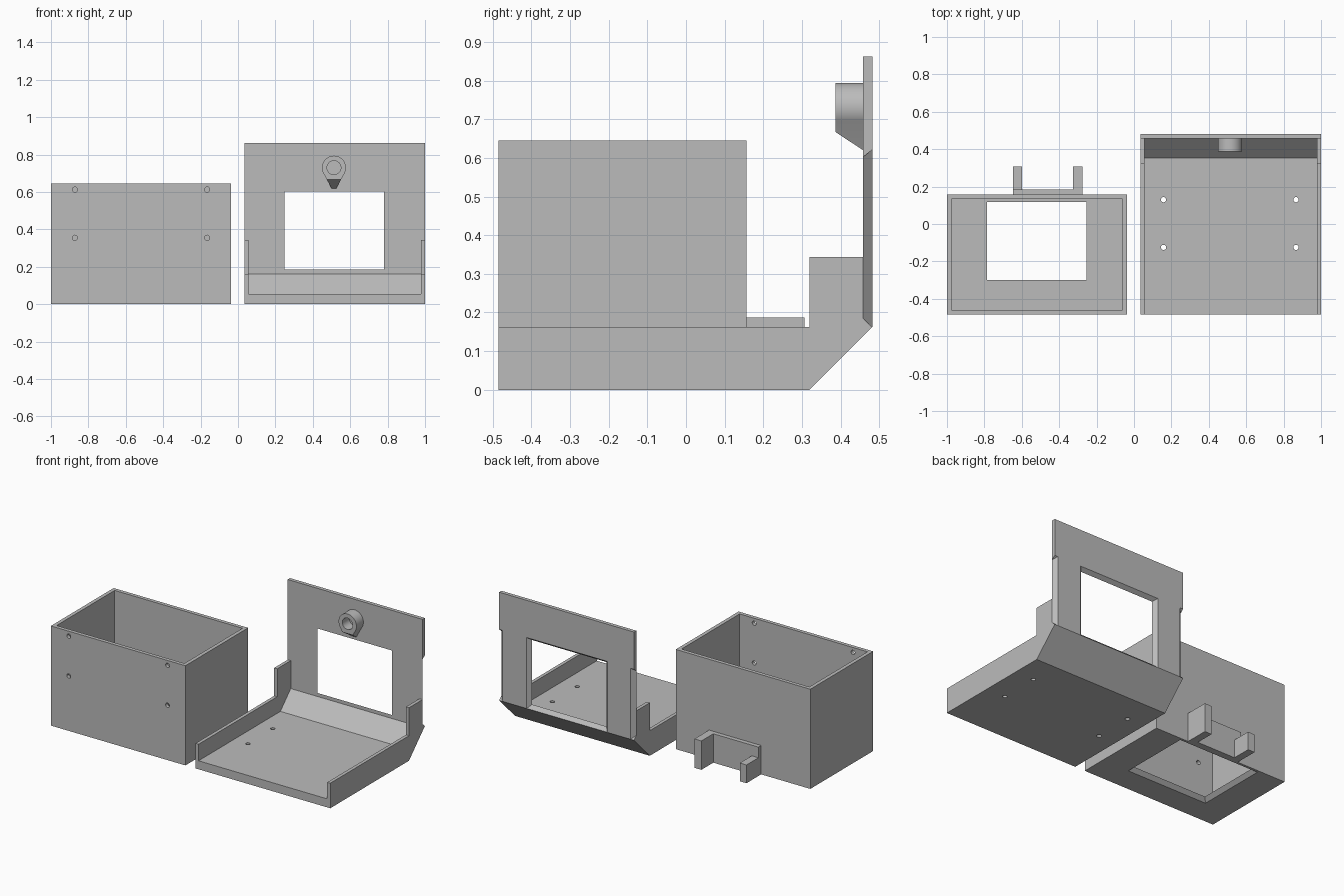
import bpy, bmesh, math
from mathutils import Vector

cube = bpy.data.objects.get("Cube")
if cube:
    bpy.data.objects.remove(cube, do_unlink=True)

grey = bpy.data.materials.new("plain_grey")
grey.use_nodes = True
grey.diffuse_color = (0.5, 0.5, 0.5, 1)
grey.node_tree.nodes["Principled BSDF"].inputs["Base Color"].default_value = (0.5, 0.5, 0.5, 1)


def loft(name, start, end):
    """Closed solid between two matching outlines."""
    bm = bmesh.new()
    a = [bm.verts.new(p) for p in start]
    b = [bm.verts.new(p) for p in end]
    bm.faces.new(a)
    bm.faces.new(b)
    for i in range(len(a)):
        j = (i + 1) % len(a)
        bm.faces.new((a[i], a[j], b[j], b[i]))
    bmesh.ops.recalc_face_normals(bm, faces=bm.faces)
    mesh = bpy.data.meshes.new(name)
    bm.to_mesh(mesh)
    bm.free()
    mesh.materials.append(grey)
    obj = bpy.data.objects.new(name, mesh)
    bpy.context.collection.objects.link(obj)
    return obj


def side_prism(name, profile, x0, x1):
    return loft(name, [(x0, y, z) for y, z in profile], [(x1, y, z) for y, z in profile])


def rect(x0, x1, v0, v1):
    return [(x0, v0), (x1, v0), (x1, v1), (x0, v1)]


def block(name, x0, x1, y0, y1, z0, z1):
    return side_prism(name, rect(y0, y1, z0, z1), x0, x1)


def circle(u, v, r, n=32):
    return [(u + r * math.cos(math.tau * i / n), v + r * math.sin(math.tau * i / n)) for i in range(n)]


def along_y(name, outline, y0, y1, outline2=None):
    return loft(name, [(x, y0, z) for x, z in outline], [(x, y1, z) for x, z in outline2 or outline])


def along_z(name, outline, z0, z1, outline2=None):
    return loft(name, [(x, y, z0) for x, y in outline], [(x, y, z1) for x, y in outline2 or outline])


def cut(target, cutters):
    """Subtract the cutters, bake the result and delete them."""
    for c in cutters:
        c.hide_render = True
        mod = target.modifiers.new("cut", 'BOOLEAN')
        mod.operation, mod.solver, mod.object = 'DIFFERENCE', 'EXACT', c
    bpy.context.view_layer.update()
    deps = bpy.context.evaluated_depsgraph_get()
    baked = bpy.data.meshes.new_from_object(target.evaluated_get(deps))
    target.modifiers.clear()
    target.data = baked
    for c in cutters:
        bpy.data.objects.remove(c, do_unlink=True)


wall = 0.024
extra = 0.01   # overshoot so cutters pass cleanly through surfaces

# Open box with screw holes in the front and a bevelled window in the floor
box = block("open_box", -1, -0.037, -0.485, 0.157, 0, 0.645)
cavity = block("cavity", -1 + wall, -0.037 - wall, -0.485 + wall, 0.157 - wall, wall, 0.8)
grow = wall + extra
floor_window = along_z("floor_window", rect(-0.785 - grow, -0.253 + grow, -0.30 - grow, 0.117 + grow), -extra,
                       wall + extra, rect(-0.785 + extra, -0.253 - extra, -0.30 + extra, 0.117 - extra))
holes = [along_y("hole", circle(x, z, 0.014, 20), -0.55, -0.4)
         for x in (-0.872, -0.165) for z in (0.355, 0.613)]
cut(box, [cavity, floor_window] + holes)

# Rear bracket on the box: backing plate and two arms of different height
block("bracket_plate", -0.648, -0.275, 0.157, 0.185, 0, 0.187)
block("bracket_tall_arm", -0.325, -0.275, 0.157, 0.307, 0, 0.187)
block("bracket_short_arm", -0.648, -0.60, 0.157, 0.307, 0, 0.118)

# Tray floor with a sloping rear
left, right, back = 1.0, 0.035, 0.482
panel_y = back - wall
floor = side_prism("tray_floor", [(-0.485, 0), (0.32, 0), (back, 0.162), (panel_y, 0.162),
                                  (0.352, 0.055), (-0.485, 0.055)], right + 0.022, left - 0.022)
cut(floor, [along_z("hole", circle(x, y, 0.014, 20), -0.1, 0.2)
            for x in (0.158, 0.866) for y in (-0.125, 0.13)])

# Tray side walls, raised near the rear panel
wall_profile = [(-0.485, 0), (0.32, 0), (back, 0.162), (panel_y, 0.162),
                (panel_y, 0.343), (0.32, 0.343), (0.32, 0.162), (-0.485, 0.162)]
side_prism("tray_right_wall", wall_profile, right, right + 0.022)
side_prism("tray_left_wall", wall_profile, left - 0.022, left)

# Rear panel with a bevelled window and bevelled side edges
panel = block("rear_panel", right, left, panel_y, back, 0.162, 0.862)


def flared(name, x0, x1, z0, z1):
    """Cutter that widens at 45 degrees toward the back of the panel."""
    def grown(g):
        return rect(x0 - g, x1 + g, z0 + (-g), z1 + g * 0.8)
    return along_y(name, grown(-extra), panel_y - extra, back + extra, grown(wall + extra))


cut(panel, [flared("window", 0.249, 0.781, 0.185, 0.602),
            flared("left_edge", left, left + 0.1, 0.185, 0.602),
            flared("right_edge", right - 0.1, right, 0.185, 0.602)])

# Teardrop boss on the panel, with a blind bore and a slanted underside
cx, cz, r = 0.513, 0.73, 0.064
arc = [(cx + r * math.cos(math.radians(a)), cz + r * math.sin(math.radians(a)))
       for a in range(-35, 216, 5)]
boss = along_y("boss", arc + [(cx - 0.013, 0.62), (cx + 0.013, 0.62)], 0.387, panel_y)
bm = bmesh.new()
bm.from_mesh(boss.data)
slant = Vector((0, -0.047, -0.071))
res = bmesh.ops.bisect_plane(bm, geom=bm.verts[:] + bm.edges[:] + bm.faces[:],
                             plane_co=(cx, 0.387, 0.667), plane_no=slant, clear_outer=True)
bmesh.ops.holes_fill(bm, edges=[e for e in bm.edges if e.is_boundary])
bmesh.ops.recalc_face_normals(bm, faces=bm.faces)
bm.to_mesh(boss.data)
bm.free()
cut(boss, [along_y("bore", circle(cx, cz, 0.037), 0.3, panel_y - 0.002)])

# Smooth the round boss while keeping crisp edges
bpy.ops.object.select_all(action='DESELECT')
boss.select_set(True)
bpy.context.view_layer.objects.active = boss
bpy.ops.object.shade_smooth_by_angle(angle=math.radians(25))
